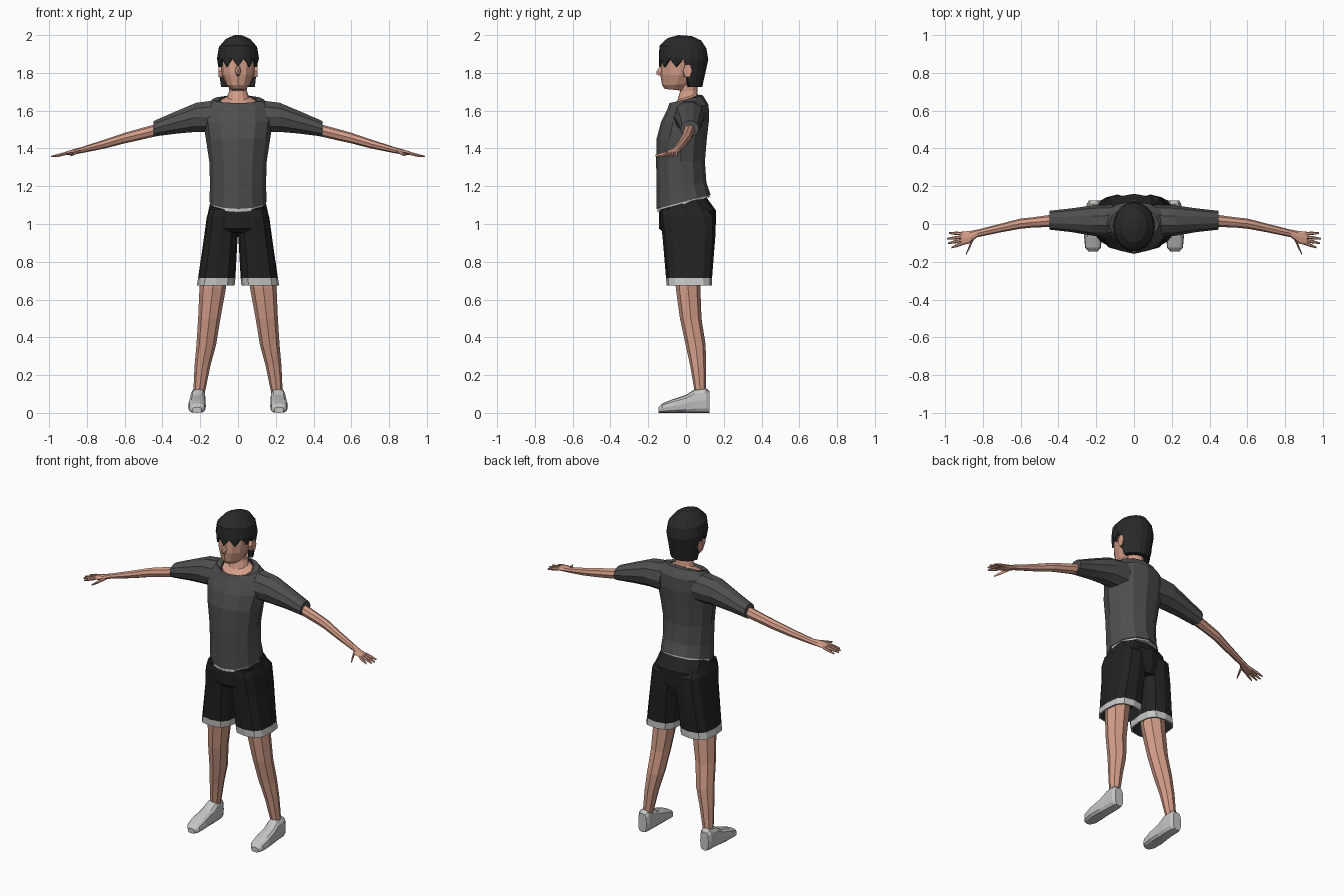
import bpy, bmesh, math


def material(name, rgb):
    m = bpy.data.materials.new(name)
    m.diffuse_color = (*rgb, 1)
    return m


SKIN = material("skin", (0.66, 0.34, 0.25))
SHIRT = material("shirt_grey", (0.078, 0.078, 0.078))
SHORTS = material("shorts_black", (0.016, 0.016, 0.016))
HAIR = material("hair_black", (0.022, 0.022, 0.022))
LIGHT = material("light_grey", (0.56, 0.56, 0.55))


def loop(n, p=1.0):
    """Unit ring points, boxier for smaller p."""
    for i in range(n):
        a = 2 * math.pi * i / n
        c, s = round(math.cos(a), 6), round(math.sin(a), 6)
        yield math.copysign(abs(c) ** p, c), math.copysign(abs(s) ** p, s)


def level(zf, zb, w, yf, yb, cx=0, n=12, p=1.0):
    """Ring around z, with separate front and back heights."""
    return [(cx + w * c, (yf + yb) / 2 + (yb - yf) / 2 * s,
             zf + (zb - zf) * (s + 1) / 2) for c, s in loop(n, p)]


def across_x(x, y, z, ry, rz, n=8):
    return [(x, y + ry * c, z + rz * s) for c, s in loop(n)]


def across_y(y, x, z, rx, rz, n=8, p=1.0):
    return [(x + rx * c, y, z + rz * s) for c, s in loop(n, p)]


def loft(name, rings, mats, bands=None, start=True, end=True, mirror=False):
    """Skin a row of rings; bands gives the material slot of each strip."""
    bm = bmesh.new()
    rows = [[bm.verts.new(v) for v in r] for r in rings]
    n = len(rings[0])
    for k in range(len(rows) - 1):
        for i in range(n):
            j = (i + 1) % n
            f = bm.faces.new((rows[k][i], rows[k][j], rows[k + 1][j], rows[k + 1][i]))
            f.material_index = bands[k] if bands else 0
    if start:
        bm.faces.new(rows[0])
    if end:
        bm.faces.new(rows[-1])
    bmesh.ops.recalc_face_normals(bm, faces=bm.faces)
    me = bpy.data.meshes.new(name)
    bm.to_mesh(me)
    bm.free()
    for m in mats:
        me.materials.append(m)
    ob = bpy.data.objects.new(name, me)
    bpy.context.collection.objects.link(ob)
    if mirror:
        ob.modifiers.new("mirror", 'MIRROR')
    return ob


# Shirt body, open at the collar
loft("shirt", [level(*r) for r in (
    (1.08, 1.155, .152, -.155, .13), (1.19, 1.22, .148, -.156, .108),
    (1.33, 1.33, .152, -.158, .10), (1.45, 1.45, .17, -.156, .11),
    (1.54, 1.55, .185, -.132, .122), (1.61, 1.63, .178, -.098, .12),
    (1.64, 1.68, .135, -.088, .09), (1.622, 1.685, .10, -.08, .07))],
    [SHIRT], end=False)
loft("undershirt_hem", [level(1.064, 1.143, .149, -.151, .126),
                        level(1.10, 1.17, .149, -.151, .122)], [LIGHT])

# Sleeves
loft("sleeve", [across_x(*r, n=10) for r in (
    (.11, .018, 1.57, .085, .09), (.22, .018, 1.565, .08, .081),
    (.33, .02, 1.537, .063, .062), (.447, .02, 1.504, .05, .043))],
    [SHIRT], mirror=True)

# Arms, palms, fingers
loft("arm", [across_x(*r) for r in (
    (.40, .02, 1.505, .034, .033), (.54, .008, 1.47, .027, .03),
    (.60, .002, 1.455, .027, .028), (.70, -.02, 1.425, .023, .024),
    (.83, -.05, 1.391, .02, .016), (.87, -.07, 1.382, .033, .014),
    (.915, -.077, 1.373, .036, .009))], [SKIN], mirror=True)


def finger(name, base, tip, r):
    mid = [(a + b) / 2 for a, b in zip(base, tip)]
    loft(name, [across_x(*base, r, r, 6), across_x(*mid, r, r * .9, 6),
                across_x(*tip, r * .5, r * .45, 6)], [SKIN], mirror=True)


for k, (tx, ty) in enumerate(((.98, -.048), (.99, -.078), (.985, -.102), (.965, -.124))):
    finger("finger_%d" % (k + 1), (.905, -.051 - .017 * k, 1.375), (tx, ty, 1.357), .009)
finger("thumb", (.85, -.075, 1.383), (.888, -.158, 1.362), .012)

# Neck and upper chest inside the collar
loft("neck", [level(*r) for r in (
    (1.57, 1.60, .11, -.075, .06), (1.628, 1.675, .094, -.074, .064),
    (1.655, 1.69, .058, -.045, .062), (1.70, 1.71, .047, -.032, .06),
    (1.78, 1.78, .048, -.035, .06))], [SKIN])

# Head, nose, ears
loft("head", [level(*r) for r in (
    (1.715, 1.705, .036, -.112, -.01), (1.735, 1.74, .062, -.127, .03),
    (1.79, 1.79, .084, -.136, .065), (1.87, 1.87, .092, -.132, .08),
    (1.95, 1.95, .07, -.10, .065))], [SKIN])
loft("nose", [across_y(-.125, 0, 1.812, .018, .034, 6),
              across_y(-.145, 0, 1.806, .012, .022, 6),
              across_y(-.157, 0, 1.80, .005, .007, 6)], [SKIN])
loft("ear", [across_x(.08, .0, 1.805, .018, .032, 6),
             across_x(.104, .008, 1.81, .024, .037, 6)], [SKIN], mirror=True)

# Hair: jagged fringe in front, long at the back
N = 20
units = list(loop(N))


def hair_edge(scale):
    ring = []
    for i, (c, s) in enumerate(units):
        back = s > .2
        z = 1.725 if back else (1.832 if i % 2 else 1.876)
        w, r = (.094, .10) if back else (.105, .128)
        ring.append((w * scale * c, -.014 + r * scale * s, z))
    return ring


loft("hair", [hair_edge(.72), hair_edge(1)] + [level(*r, n=N) for r in (
    (1.885, 1.87, .111, -.144, .118), (1.945, 1.93, .101, -.14, .108),
    (1.984, 1.972, .066, -.098, .08), (2.0, 1.995, .025, -.04, .03))],
    [HAIR], start=False)

# Shorts: seat with front flap, then legs with a pale hem
loft("shorts_seat", [level(*r, p=.8) for r in (
    (1.075, 1.145, .148, -.142, .105), (1.04, 1.07, .16, -.144, .16),
    (.975, .98, .13, -.142, .157), (.955, .93, .09, -.118, .145))], [SHORTS])


def shorts_ring(z, x0, x1, yf, yb):
    return level(z, z, (x1 - x0) / 2, yf, yb, (x0 + x1) / 2, 12, .7)


loft("shorts_leg", [shorts_ring(*r) for r in (
    (1.08, .002, .15, -.135, .12), (1.04, .002, .165, -.138, .155),
    (.93, .002, .18, -.124, .155), (.715, .014, .211, -.106, .138),
    (.675, .018, .218, -.103, .138), (.675, .028, .208, -.093, .128),
    (.75, .028, .198, -.093, .128))],
    [SHORTS, LIGHT], bands=(0, 0, 0, 1, 1, 0), mirror=True)

# Legs
loft("leg", [level(z, z, w, yf, yb, cx, 8) for z, cx, w, yf, yb in (
    (.80, .12, .075, -.06, .08), (.66, .134, .07, -.054, .076),
    (.50, .152, .059, -.032, .082), (.36, .168, .052, -.002, .104),
    (.25, .188, .042, .022, .106), (.10, .207, .03, .048, .106))],
    [SKIN], mirror=True)

# Shoes: (y, centre x, half width, height)
loft("shoe", [across_y(y, cx, h / 2, w, h / 2, 12, .65) for y, cx, w, h in (
    (.124, .212, .028, .115), (.105, .212, .038, .132), (.045, .212, .041, .125),
    (.0, .215, .043, .095), (-.07, .217, .047, .072),
    (-.125, .217, .042, .05), (-.146, .217, .024, .03))],
    [LIGHT], mirror=True)
